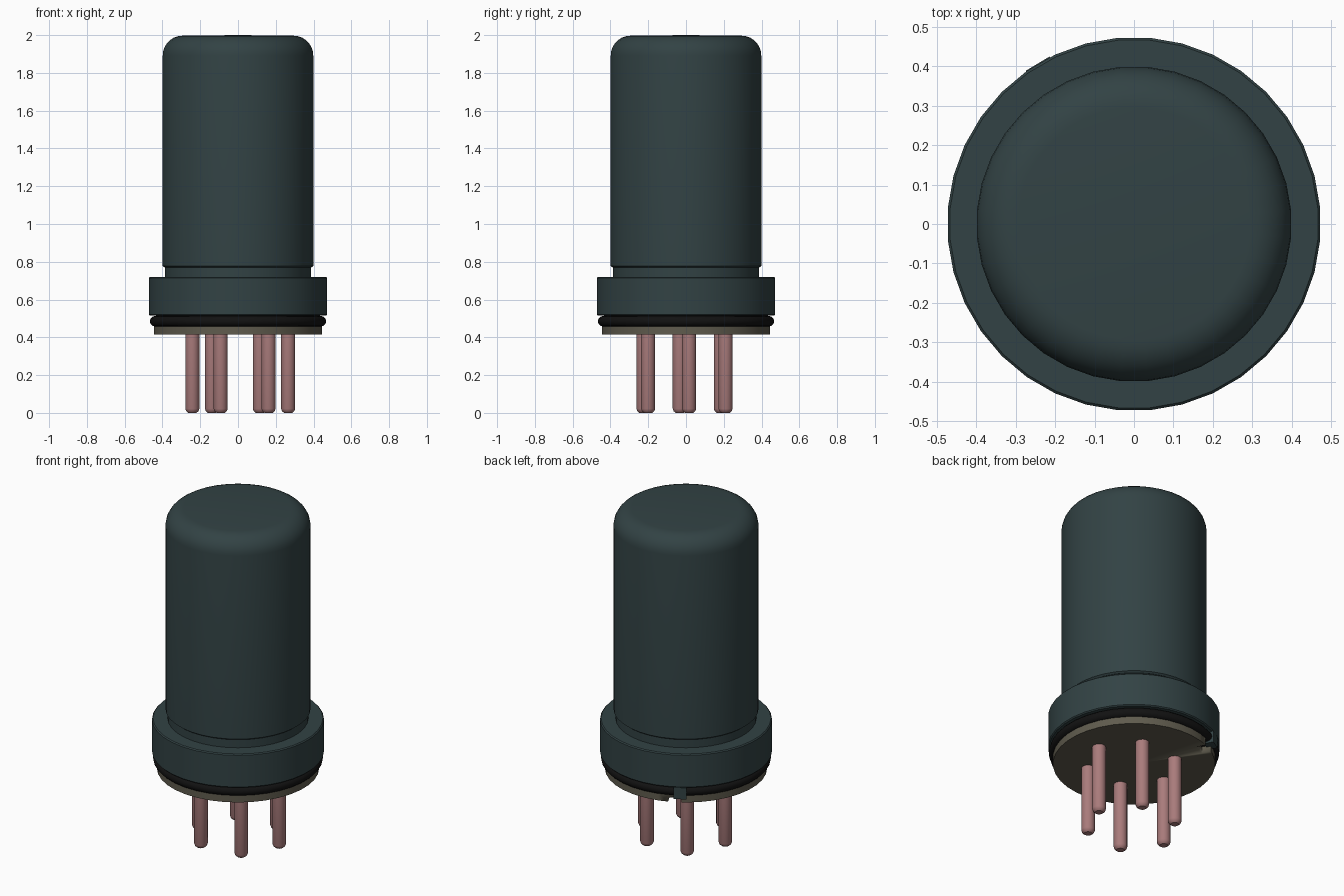
import bpy, bmesh
from math import pi, sin, cos, radians
from mathutils import Matrix

if "Cube" in bpy.data.objects:
    bpy.data.objects.remove(bpy.data.objects["Cube"])

SEG = 36


def material(name, rgb):
    m = bpy.data.materials.new(name)
    m.diffuse_color = (*rgb, 1)
    m.use_nodes = True
    m.node_tree.nodes["Principled BSDF"].inputs["Base Color"].default_value = m.diffuse_color
    return m


shell_mat = material("dark_teal_metal", (0.032, 0.055, 0.058))
rubber_mat = material("black_rubber", (0.006, 0.006, 0.006))
base_mat = material("olive_plate", (0.115, 0.105, 0.075))
pin_mat = material("copper_pin", (0.40, 0.20, 0.20))


def finish(bm, name, mat, angle=35):
    bmesh.ops.remove_doubles(bm, verts=bm.verts, dist=1e-5)
    bmesh.ops.recalc_face_normals(bm, faces=bm.faces)
    mesh = bpy.data.meshes.new(name)
    bm.to_mesh(mesh)
    bm.free()
    ob = bpy.data.objects.new(name, mesh)
    bpy.context.collection.objects.link(ob)
    if mat:
        mesh.materials.append(mat)
    bpy.ops.object.select_all(action='DESELECT')
    ob.select_set(True)
    bpy.context.view_layer.objects.active = ob
    bpy.ops.object.shade_smooth_by_angle(angle=radians(angle))
    return ob


def lathe(name, profile, mat, seg=SEG, at=(0, 0)):
    """Spin a list of (radius, z) points about a vertical axis."""
    bm = bmesh.new()
    rings = []
    for i in range(seg):
        a = 2 * pi * (i + 0.5) / seg
        rings.append([bm.verts.new((at[0] + r * cos(a), at[1] + r * sin(a), z))
                      for r, z in profile])
    for i in range(seg):
        p, q = rings[i], rings[(i + 1) % seg]
        for j in range(len(profile) - 1):
            bm.faces.new((p[j], q[j], q[j + 1], p[j + 1]))
    return finish(bm, name, mat)


def arc(cx, cz, r, a0, a1, n):
    return [(cx + r * cos(radians(a0 + (a1 - a0) * k / n)),
             cz + r * sin(radians(a0 + (a1 - a0) * k / n))) for k in range(n + 1)]


def radial_box(name, angle, radius, z, size, mat=None):
    """Box whose local x points outward from the axis."""
    bm = bmesh.new()
    m = (Matrix.Rotation(radians(angle), 4, 'Z') @ Matrix.Translation((radius, 0, z))
         @ Matrix.Diagonal((*size, 1)))
    bmesh.ops.create_cube(bm, size=1, matrix=m)
    return finish(bm, name, mat)


# Tall can with rounded shoulder
lathe("can", [(0, 0.77), (0.39, 0.77), (0.4, 0.778)]
      + arc(0.295, 1.892, 0.105, 0, 90, 7) + [(0, 2.0)], shell_mat)

# Recessed neck between can and collar
lathe("neck", [(0, 0.70), (0.388, 0.70), (0.388, 0.78), (0, 0.78)], shell_mat)

# Wide collar with slightly eased edges
lathe("collar", [(0, 0.515), (0.468, 0.515), (0.474, 0.521), (0.474, 0.714),
                 (0.468, 0.72), (0, 0.72)], shell_mat)

# Core carrying the sealing ring
lathe("seal_core", [(0, 0.455), (0.435, 0.455), (0.435, 0.52), (0, 0.52)], rubber_mat)

# Rubber sealing ring
lathe("seal_ring", arc(0.441, 0.485, 0.028, 0, 360, 12), rubber_mat)

# Base plate with a keying notch cut in its rim
base = lathe("base_plate", [(0, 0.415), (0.447, 0.415), (0.447, 0.46), (0, 0.46)], base_mat)
cutter = radial_box("notch_cutter", 117, 0.44, 0.43, (0.1, 0.075, 0.1))
cutter.hide_render = True
cutter.hide_set(True)
cut = base.modifiers.new("notch", 'BOOLEAN')
cut.operation = 'DIFFERENCE'
cut.object = cutter
cut.solver = 'EXACT'

# Locating tab beside the notch
radial_box("locating_tab", 121, 0.447, 0.482, (0.055, 0.07, 0.07), shell_mat)

# Six contact pins with rounded tips
for i in range(6):
    a = radians(6 + 60 * i)
    lathe(f"pin_{i + 1}", [(0, 0.43), (0.038, 0.43), (0.038, 0.022), (0.033, 0.009),
                           (0.022, 0.0), (0, 0.0)], pin_mat, 16,
          (0.012 + 0.255 * cos(a), -0.008 + 0.238 * sin(a)))
